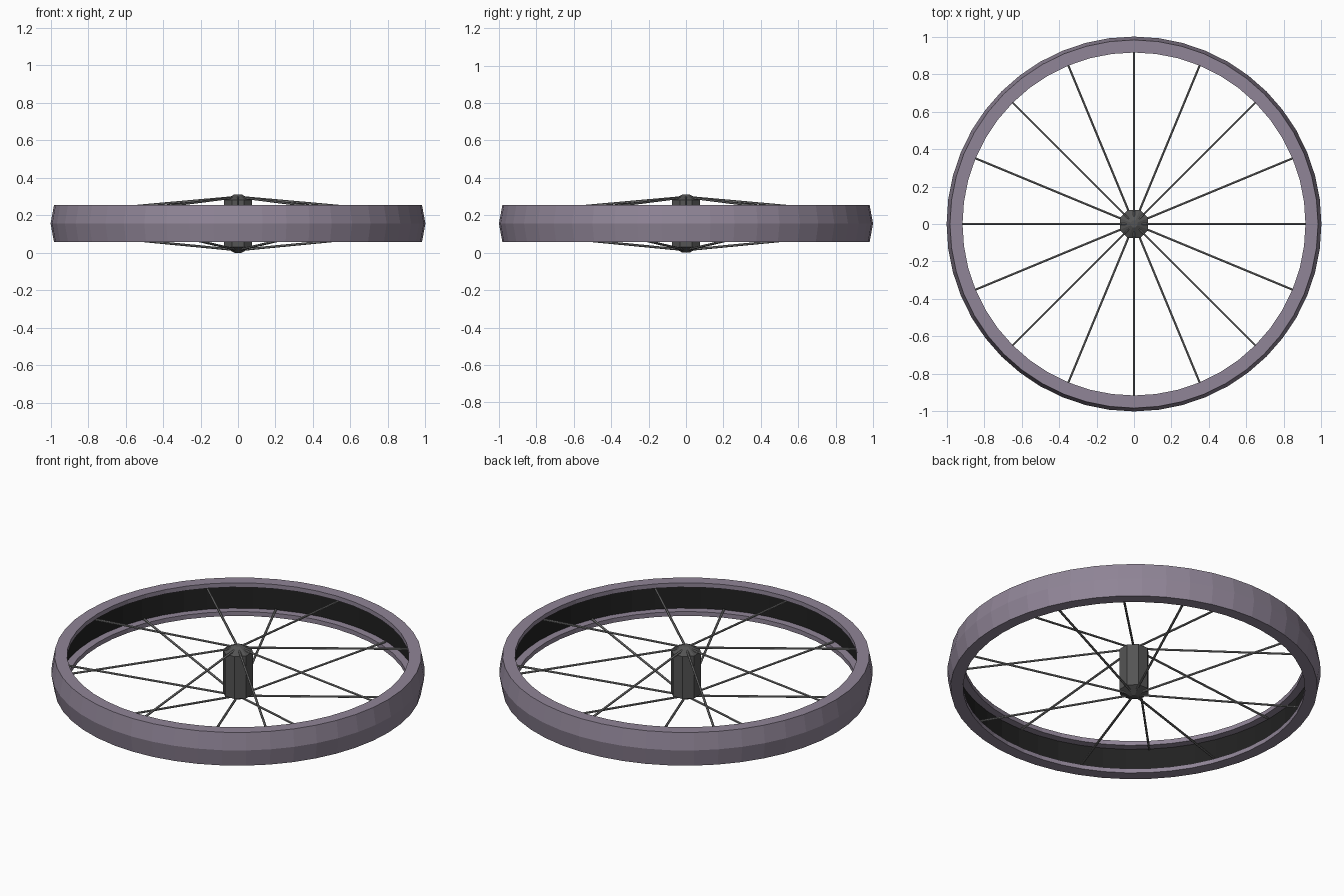
import bpy, bmesh
from math import cos, sin, pi
from mathutils import Vector

if "Cube" in bpy.data.objects:
    bpy.data.objects.remove(bpy.data.objects["Cube"])

MID = 0.156


def material(name, rgb):
    m = bpy.data.materials.new(name)
    m.diffuse_color = (*rgb, 1)
    m.use_nodes = True
    m.node_tree.nodes["Principled BSDF"].inputs["Base Color"].default_value = m.diffuse_color
    return m


def make_object(name, bm, mat):
    bmesh.ops.recalc_face_normals(bm, faces=bm.faces)
    me = bpy.data.meshes.new(name)
    bm.to_mesh(me)
    bm.free()
    me.materials.append(mat)
    ob = bpy.data.objects.new(name, me)
    bpy.context.collection.objects.link(ob)
    return ob


def lathe(name, profile, sides, mat, closed=True, offset=0.0):
    """Spin (radius, height from mid plane) points around z."""
    bm = bmesh.new()
    rings = []
    for i in range(sides):
        a = 2 * pi * i / sides + offset
        rings.append([bm.verts.new((r * cos(a), r * sin(a), MID + z)) for r, z in profile])
    n = len(profile)
    for i in range(sides):
        a, b = rings[i], rings[(i + 1) % sides]
        for j in range(n if closed else n - 1):
            k = (j + 1) % n
            bm.faces.new((a[j], b[j], b[k], a[k]))
    if not closed:
        bm.faces.new([r[0] for r in rings])
        bm.faces.new([r[-1] for r in rings])
    return make_object(name, bm, mat)


tyre_mat = material("tyre_mauve", (0.28, 0.235, 0.31))
dark_mat = material("rim_dark", (0.015, 0.015, 0.015))
hub_mat = material("hub_grey", (0.09, 0.09, 0.09))
spoke_mat = material("spoke_grey", (0.2, 0.2, 0.2))

# Tyre: channel section with an outer ridge and two inward lips
tyre = lathe("tyre", [(1.0, 0), (0.982, 0.098), (0.915, 0.098), (0.915, 0.072),
                      (0.958, 0.072), (0.958, -0.072), (0.915, -0.072),
                      (0.915, -0.098), (0.982, -0.098)], 48, tyre_mat)

# Dark inner wall of the channel
tyre.data.materials.append(dark_mat)
for f in tyre.data.polygons:
    c = f.center
    if abs(c.z - MID) < 0.01 and Vector((c.x, c.y)).length < 0.97:
        f.material_index = 1

# Hub: octagonal barrel with tapered caps
lathe("hub", [(0.02, -MID), (0.082, -0.125), (0.082, 0.125), (0.02, MID)],
      8, hub_mat, closed=False, offset=pi / 8)

# Spokes: alternating from the upper and lower hub caps
bm = bmesh.new()
for i in range(16):
    side = 1 if i % 2 == 0 else -1
    a = i * pi / 8
    d = Vector((cos(a), sin(a), 0))
    p = d * 0.01 + Vector((0, 0, MID + side * 0.141))
    q = d * 0.935 + Vector((0, 0, MID + side * 0.058))
    axis = q - p
    mat = axis.to_track_quat('Z', 'Y').to_matrix().to_4x4()
    mat.translation = (p + q) / 2
    bmesh.ops.create_cone(bm, cap_ends=True, segments=6, radius1=0.0065,
                          radius2=0.0065, depth=axis.length, matrix=mat)
make_object("spokes", bm, spoke_mat)
